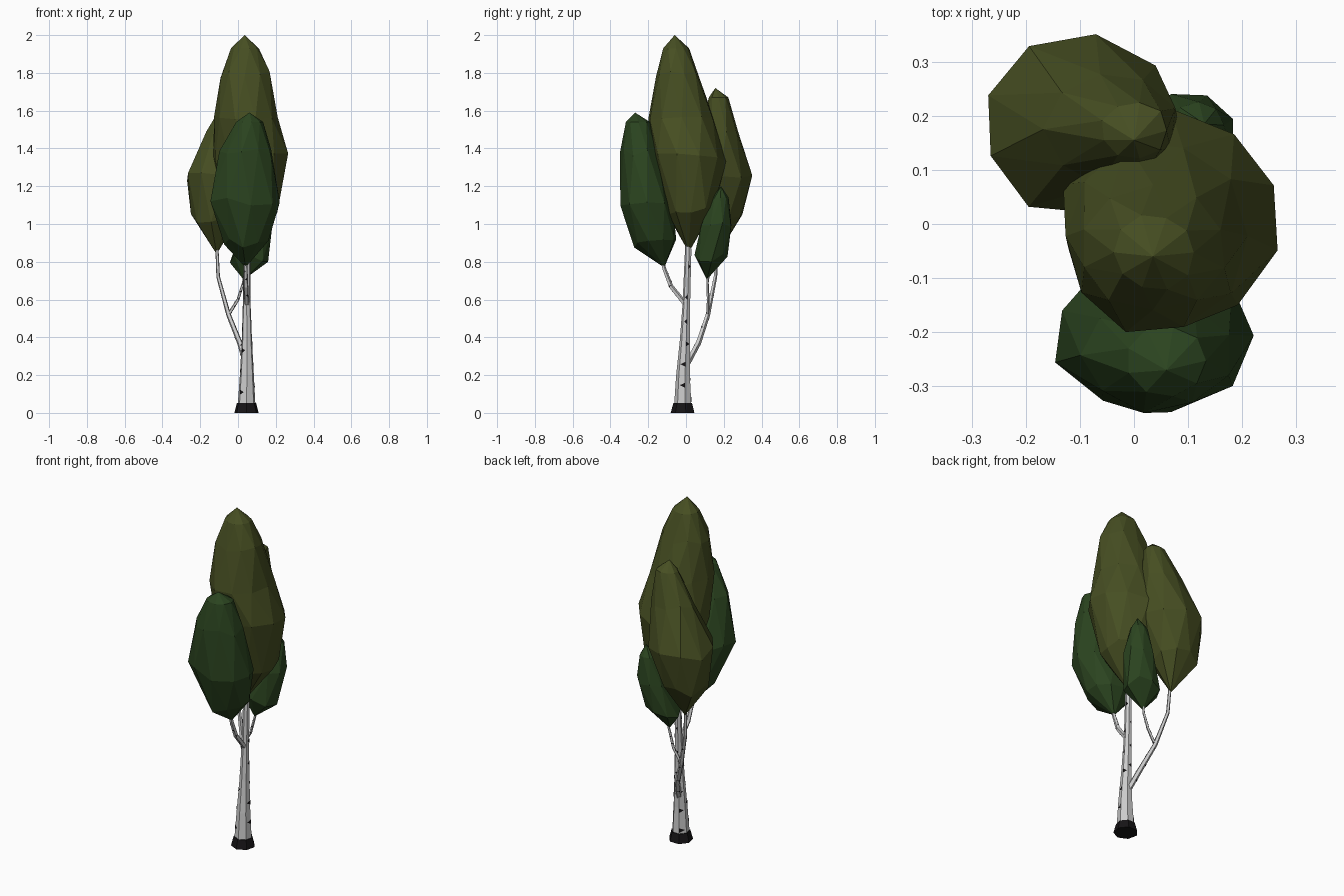
import bpy, bmesh, math, random
from mathutils import Vector

if "Cube" in bpy.data.objects:
    bpy.data.objects.remove(bpy.data.objects["Cube"])

random.seed(4)


def material(name, rgb):
    m = bpy.data.materials.new(name)
    m.diffuse_color = (*rgb, 1)
    m.use_nodes = True
    m.node_tree.nodes["Principled BSDF"].inputs["Base Color"].default_value = m.diffuse_color
    return m


OLIVE = material("olive_leaf", (0.062, 0.077, 0.016))
GREEN = material("green_leaf", (0.024, 0.058, 0.014))
BARK = material("pale_bark", (0.7, 0.7, 0.7))
BLACK = material("dark_bark", (0.008, 0.007, 0.008))


def finish(name, bm, mat):
    bmesh.ops.recalc_face_normals(bm, faces=bm.faces)
    me = bpy.data.meshes.new(name)
    bm.to_mesh(me)
    bm.free()
    me.materials.append(mat)
    ob = bpy.data.objects.new(name, me)
    bpy.context.collection.objects.link(ob)


def crown(name, mat, top, rows, bottom, n=9):
    """Faceted leaf mass; each row is z, x min, x max, y min, y max."""
    bm = bmesh.new()
    rings = []
    for k, (z, x0, x1, y0, y1) in enumerate(rows):
        ring = []
        for i in range(n):
            a = math.tau * (i + 0.5 * (k % 2)) / n
            s = 1.03 + random.uniform(-0.05, 0.05)
            ring.append(bm.verts.new((
                (x0 + x1) / 2 + (x1 - x0) / 2 * s * math.cos(a),
                (y0 + y1) / 2 + (y1 - y0) / 2 * s * math.sin(a),
                z + random.uniform(-0.025, 0.025) * min(1, k))))
        rings.append(ring)
    for k, (u, l) in enumerate(zip(rings, rings[1:])):
        for i in range(n):
            j = (i + 1) % n
            if k % 2 == 0:
                bm.faces.new((u[i], l[i], u[j]))
                bm.faces.new((u[j], l[i], l[j]))
            else:
                bm.faces.new((u[i], l[i], l[j]))
                bm.faces.new((u[i], l[j], u[j]))
    for tip, ring in ((top, rings[0]), (bottom, rings[-1])):
        v = bm.verts.new(tip)
        for i in range(n):
            bm.faces.new((v, ring[i], ring[(i + 1) % n]))
    finish(name, bm, mat)


def ring_points(path, sides):
    """Rings of points square to a path of (x, y, z, radius)."""
    pts = [Vector(p[:3]) for p in path]
    out = []
    for i, p in enumerate(pts):
        d = (pts[min(i + 1, len(pts) - 1)] - pts[max(i - 1, 0)]).normalized()
        q = Vector((0, 0, 1)).rotation_difference(d)
        out.append([p + q @ Vector((math.cos(a), math.sin(a), 0)) * path[i][3]
                    for a in (math.tau * (k + 0.25) / sides for k in range(sides))])
    return out


def tube(name, mat, path, sides):
    bm = bmesh.new()
    rings = [[bm.verts.new(c) for c in r] for r in ring_points(path, sides)]
    for a, b in zip(rings, rings[1:]):
        for i in range(sides):
            j = (i + 1) % sides
            bm.faces.new((a[i], a[j], b[j], b[i]))
    bm.faces.new(rings[0])
    bm.faces.new(rings[-1])
    finish(name, bm, mat)


def marks(name, path, sides, count, size):
    """Dark triangular nicks, each starting at a corner of the tube."""
    grown = [(x, y, z, r * 1.03 + 0.0005) for x, y, z, r in path]
    rings = ring_points(grown, sides)
    bm = bmesh.new()
    for c in range(count):
        t = (c + 0.6) / count * (len(path) - 1)
        k = min(int(t), len(path) - 2)
        f = min(max(t - k, 0.05), 0.95)
        i = (c * 2 + c // 3) % sides
        j = (i + random.choice((1, -1))) % sides
        edge = rings[k][i].lerp(rings[k + 1][i], f)
        far = rings[k][j].lerp(rings[k + 1][j], f)
        up = (rings[k + 1][i] - rings[k][i]).normalized() * size
        bm.faces.new([bm.verts.new(p) for p in
                      (edge - up, edge.lerp(far, random.uniform(0.5, 0.9)), edge + up)])
    finish(name, bm, BLACK)


# Leaf masses
crown("tall_crown", OLIVE, (0.035, -0.06, 2.0), [
    (1.93, -0.035, 0.11, -0.12, 0.015), (1.79, -0.095, 0.165, -0.155, 0.065),
    (1.57, -0.125, 0.205, -0.195, 0.15), (1.35, -0.13, 0.265, -0.175, 0.2),
    (1.07, -0.06, 0.21, -0.1, 0.15)], (0.04, 0.015, 0.85), 10)
crown("back_crown", OLIVE, (0.0, 0.155, 1.72), [
    (1.67, -0.06, 0.06, 0.12, 0.225), (1.49, -0.16, 0.075, 0.07, 0.28),
    (1.25, -0.275, 0.07, 0.02, 0.342), (1.03, -0.24, 0.0, 0.06, 0.3)],
    (-0.113, 0.17, 0.84))
crown("front_crown", GREEN, (0.06, -0.27, 1.59), [
    (1.54, -0.01, 0.13, -0.315, -0.19), (1.38, -0.09, 0.175, -0.345, -0.14),
    (1.12, -0.145, 0.215, -0.342, -0.07), (0.9, -0.07, 0.165, -0.27, -0.05)],
    (0.04, -0.115, 0.77))
crown("small_crown", GREEN, (0.13, 0.185, 1.2), [
    (1.14, 0.075, 0.165, 0.14, 0.225), (1.0, 0.02, 0.185, 0.08, 0.242),
    (0.82, -0.045, 0.155, 0.05, 0.22)], (0.03, 0.11, 0.705), 8)

# Trunk and its flared dark foot
trunk = [(0.045, -0.015, 0.01, 0.05), (0.047, -0.014, 0.2, 0.038),
         (0.047, -0.005, 0.38, 0.028), (0.046, 0.003, 0.58, 0.021),
         (0.047, 0.012, 0.85, 0.018), (0.045, 0.01, 1.2, 0.012)]
tube("trunk", BARK, trunk, 7)
marks("trunk_marks", trunk[:5], 7, 20, 0.013)
tube("trunk_foot", BLACK, [(0.045, -0.015, 0, 0.066), (0.045, -0.015, 0.052, 0.052)], 7)

# Branches
branches = {
    "back_branch": [(0.045, 0.0, 0.25, 0.016), (0.01, 0.065, 0.37, 0.015),
                    (-0.05, 0.115, 0.52, 0.013), (-0.105, 0.155, 0.72, 0.01),
                    (-0.115, 0.17, 0.95, 0.008)],
    "small_branch": [(-0.05, 0.115, 0.52, 0.009), (0.0, 0.117, 0.6, 0.008),
                     (0.028, 0.113, 0.69, 0.007), (0.045, 0.13, 0.8, 0.005)],
    "front_branch": [(0.046, 0.0, 0.57, 0.014), (0.042, -0.08, 0.67, 0.013),
                     (0.04, -0.115, 0.76, 0.011), (0.04, -0.15, 0.9, 0.008)],
}
for name, path in branches.items():
    tube(name, BARK, path, 5)
    marks(name + "_marks", path[:-1], 5, 9, 0.007)
